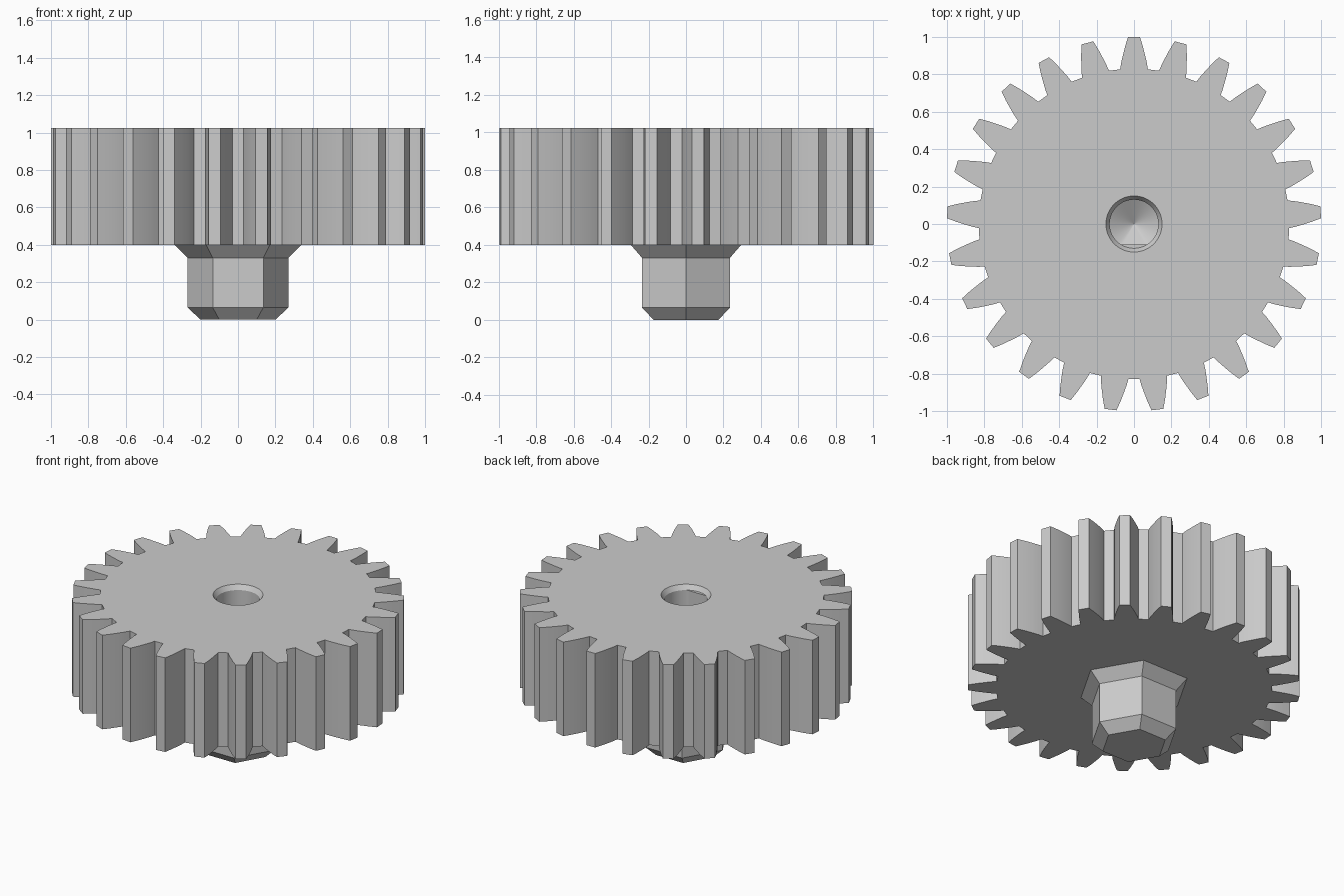
import bpy
import bmesh
from math import sin, cos, pi, atan2, hypot

cube = bpy.data.objects.get("Cube")
if cube:
    bpy.data.objects.remove(cube, do_unlink=True)

grey = bpy.data.materials.new("plain_grey")
grey.use_nodes = True
grey.diffuse_color = (0.6, 0.6, 0.6, 1)
grey.node_tree.nodes["Principled BSDF"].inputs["Base Color"].default_value = (0.6, 0.6, 0.6, 1)


def circle(radius, sides, floor=-9):
    """Ring of points, optionally cut flat on its -y side."""
    turns = [2 * pi * i / sides for i in range(sides)]
    return [(radius * cos(a), max(radius * sin(a), floor)) for a in turns]


def loft(name, rings):
    """Solid skinned through (outline, z) rings, capped at both ends."""
    bm = bmesh.new()
    loops = [[bm.verts.new((x, y, z)) for x, y in outline] for outline, z in rings]
    count = len(loops[0])
    for low, high in zip(loops, loops[1:]):
        for i in range(count):
            j = (i + 1) % count
            bm.faces.new((low[i], low[j], high[j], high[i]))
    bm.faces.new(loops[0][::-1])
    bm.faces.new(loops[-1])
    bmesh.ops.remove_doubles(bm, verts=bm.verts, dist=1e-5)
    bmesh.ops.recalc_face_normals(bm, faces=bm.faces)
    mesh = bpy.data.meshes.new(name)
    bm.to_mesh(mesh)
    bm.free()
    obj = bpy.data.objects.new(name, mesh)
    bpy.context.collection.objects.link(obj)
    mesh.materials.append(grey)
    return obj


def combine(target, tool, operation):
    """Apply a boolean and discard the tool."""
    mod = target.modifiers.new(operation, "BOOLEAN")
    mod.operation = operation
    mod.solver = "EXACT"
    mod.object = tool
    bpy.context.view_layer.objects.active = target
    bpy.ops.object.modifier_apply(modifier=mod.name)
    bpy.data.objects.remove(tool, do_unlink=True)


# Toothed wheel: one curved flank, mirrored and repeated round the rim
TEETH = 25
flank = [(0.074, 0.827), (0.069, 0.86), (0.06, 0.9), (0.0475, 0.95), (0.032, 1.0)]
tooth = flank + [(-x, y) for x, y in reversed(flank)]
outline = []
for t in range(TEETH):
    for x, y in tooth:
        angle = atan2(y, x) + 2 * pi * t / TEETH
        outline.append((hypot(x, y) * cos(angle), hypot(x, y) * sin(angle)))
BOTTOM, TOP = 0.4, 1.025
gear = loft("gear_with_hex_shaft", [(outline, BOTTOM), (outline, TOP)])

# Hexagonal shaft with chamfered end and flared neck
shaft_profile = [(0.2, 0), (0.27, 0.065), (0.27, 0.33), (0.34, BOTTOM), (0.34, 0.45)]
shaft = loft("hex_shaft", [(circle(r, 6), z) for r, z in shaft_profile])
combine(gear, shaft, "UNION")

# Chamfered bore with a flat side and a conical bottom
SIDES, FLAT = 64, -0.11
bore = loft("bore_cutter", [
    (circle(0.001, SIDES), 0.22),
    (circle(0.13, SIDES, FLAT), 0.3),
    (circle(0.13, SIDES, FLAT), TOP - 0.03),
    (circle(0.13, SIDES), TOP - 0.03),
    (circle(0.17, SIDES), TOP + 0.03),
])
bore.hide_render = True
combine(gear, bore, "DIFFERENCE")

# Smooth flanks and bore, crisp edges
bpy.ops.object.select_all(action="DESELECT")
gear.select_set(True)
bpy.context.view_layer.objects.active = gear
bpy.ops.object.shade_smooth_by_angle(angle=pi / 7)
